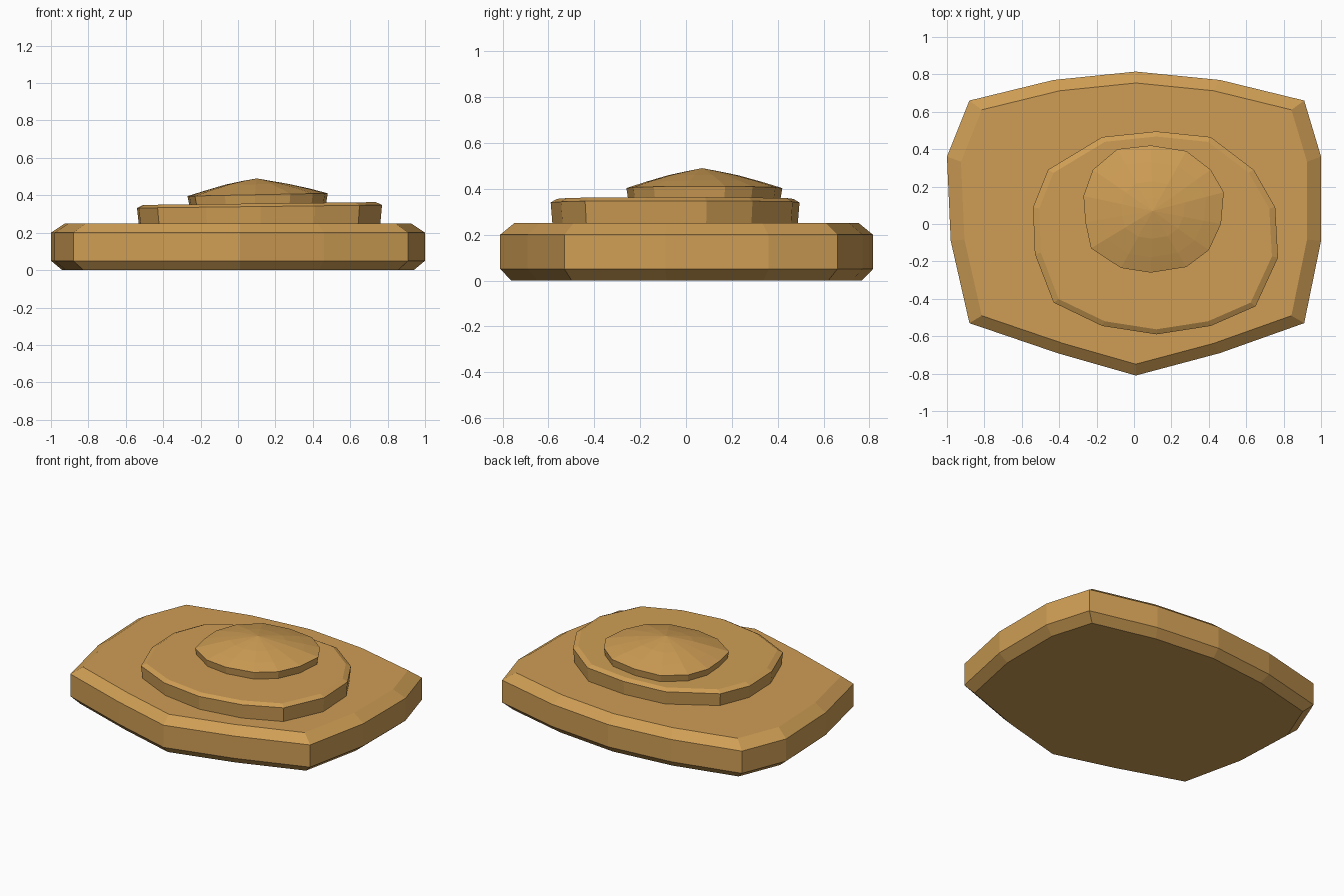
import bpy, bmesh

if "Cube" in bpy.data.objects:
    bpy.data.objects.remove(bpy.data.objects["Cube"])

wood = bpy.data.materials.new("ochre")
wood.diffuse_color = (0.62, 0.34, 0.09, 1)
wood.use_nodes = True
wood.node_tree.nodes["Principled BSDF"].inputs["Base Color"].default_value = wood.diffuse_color


def loft(name, outline, centre, rings, peak=None):
    """Stack scaled copies of an outline; each ring is (scale, z, rise per x)."""
    bm = bmesh.new()
    cx, cy = centre
    loops = []
    for s, z, rise in rings:
        loops.append([bm.verts.new((cx + (x - cx) * s, cy + (y - cy) * s,
                                    z + rise * (x - cx) * s)) for x, y in outline])
    n = len(outline)
    bm.faces.new(loops[0])
    for a, b in zip(loops, loops[1:]):
        for i in range(n):
            j = (i + 1) % n
            bm.faces.new((a[i], a[j], b[j], b[i]))
    if peak is None:
        bm.faces.new(loops[-1])
    else:
        tip = bm.verts.new((cx, cy, peak))
        for i in range(n):
            bm.faces.new((loops[-1][i], loops[-1][(i + 1) % n], tip))
    bmesh.ops.recalc_face_normals(bm, faces=bm.faces)
    me = bpy.data.meshes.new(name)
    bm.to_mesh(me)
    bm.free()
    me.materials.append(wood)
    ob = bpy.data.objects.new(name, me)
    bpy.context.collection.objects.link(ob)
    return ob


# Broad bevelled slab with a pointed front
slab = [(-.88, .66), (-.43, .77), (.01, .815), (.46, .77), (.91, .66), (1, .36), (1, -.09),
        (.91, -.53), (.46, -.69), (.01, -.81), (-.41, -.69), (-.88, -.53), (-.98, -.09), (-1, .36)]
loft("base_slab", slab, (0, 0),
     [(.94, 0, 0), (1, .05, 0), (1, .20, 0), (.925, .25, 0)])

# Middle step, its top edge slightly softened
step = [(-.17, .465), (.12, .495), (.41, .465), (.64, .29), (.755, .09), (.77, -.18), (.65, -.44),
        (.41, -.545), (.12, -.59), (-.17, -.545), (-.43, -.42), (-.53, -.16), (-.54, .09), (-.46, .29)]
loft("middle_step", step, (.12, -.05),
     [(.985, .24, 0), (1, .34, .012), (.95, .356, .012)])

# Small upper step with a low faceted dome
cap = [(-.09, .40), (.09, .42), (.28, .39), (.41, .29), (.48, .17), (.465, 0), (.40, -.14),
       (.28, -.23), (.09, -.26), (-.07, -.235), (-.23, -.13), (-.26, .01), (-.27, .15), (-.22, .29)]
loft("domed_cap", cap, (.10, .07),
     [(.97, .34, 0), (1, .403, .02), (.75, .43, .02), (.45, .459, .01), (.2, .477, 0)], peak=.49)
